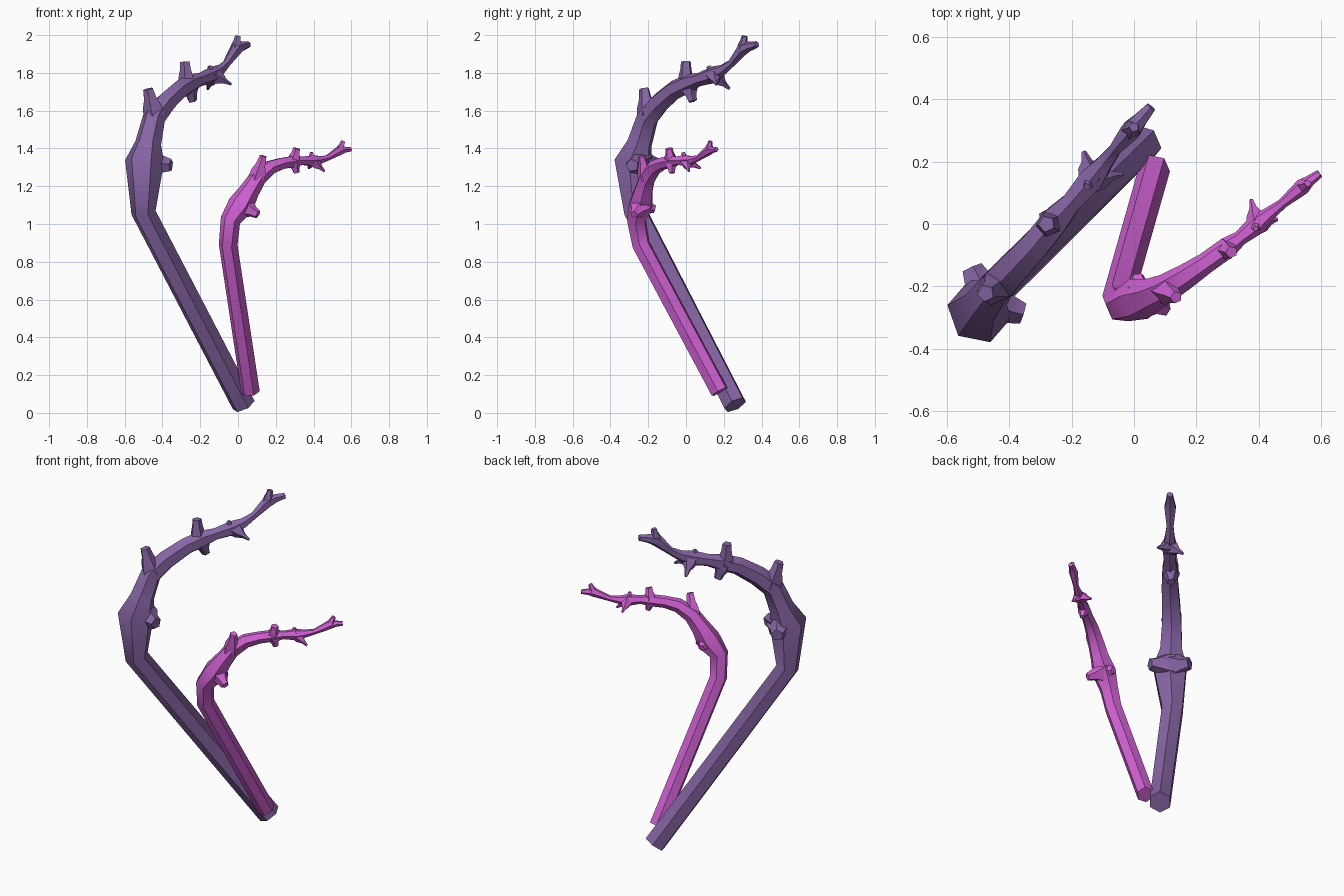
import bpy, bmesh, math
from mathutils import Vector


def loft(bm, rings, sides=6, phase=0.0):
    """Capped tube through (x, y, z, radius) rings with a twist-free frame."""
    pts = [Vector(r[:3]) for r in rings]
    n = len(pts)
    dirs = [(pts[i + 1] - pts[i]).normalized() for i in range(n - 1)]
    tans = [dirs[0]] + [(dirs[i - 1] + dirs[i]).normalized() for i in range(1, n - 1)] + [dirs[-1]]
    u = tans[0].cross(Vector((0.6, -0.7, 0.2))).normalized()
    loops = []
    for i, (p, t) in enumerate(zip(pts, tans)):
        if i:
            u = tans[i - 1].rotation_difference(t) @ u
        v = t.cross(u)
        loops.append([bm.verts.new(p + rings[i][3] * (
            u * math.cos(phase + k * math.tau / sides) + v * math.sin(phase + k * math.tau / sides)))
            for k in range(sides)])
    for a, b in zip(loops, loops[1:]):
        for k in range(sides):
            j = (k + 1) % sides
            bm.faces.new((a[k], a[j], b[j], b[k]))
    bm.faces.new(loops[0][::-1])
    bm.faces.new(loops[-1])


def thorn(bm, root, tip, r0, r1):
    """Flared stub from inside the branch out to a blunt tip."""
    a, b = Vector(root), Vector(tip)
    rings = [(*a.lerp(b, f), r1 + (r0 - r1) * w) for f, w in ((0, 1), (0.35, 0.8), (0.65, 0.25), (1, 0))]
    loft(bm, rings, 5)


def branch(name, color, path, thorns):
    bm = bmesh.new()
    loft(bm, path)
    for t in thorns:
        thorn(bm, *t)
    bmesh.ops.recalc_face_normals(bm, faces=bm.faces)
    me = bpy.data.meshes.new(name)
    bm.to_mesh(me)
    bm.free()
    ob = bpy.data.objects.new(name, me)
    bpy.context.collection.objects.link(ob)
    mat = bpy.data.materials.new(name + "_color")
    mat.diffuse_color = color
    me.materials.append(mat)
    bpy.ops.object.select_all(action='DESELECT')
    ob.select_set(True)
    bpy.context.view_layer.objects.active = ob
    bpy.ops.object.shade_smooth_by_angle(angle=math.radians(50))


# tall purple branch: trunk, knuckle, then the arching arm
branch("tall_branch", (0.24, 0.13, 0.37, 1), [
    (0.03, 0.26, 0.042, 0.064), (-0.5, -0.265, 1.06, 0.066), (-0.495, -0.28, 1.33, 0.105),
    (-0.475, -0.245, 1.43, 0.07), (-0.445, -0.205, 1.56, 0.062), (-0.385, -0.14, 1.64, 0.058),
    (-0.31, -0.06, 1.71, 0.052), (-0.25, 0.015, 1.745, 0.05), (-0.2, 0.07, 1.765, 0.036),
    (-0.135, 0.145, 1.79, 0.045), (-0.095, 0.195, 1.815, 0.03), (-0.06, 0.24, 1.85, 0.022),
    (-0.01, 0.3, 1.925, 0.036), (0.02, 0.335, 1.94, 0.026), (0.055, 0.375, 1.95, 0.018)],
    [((-0.47, -0.25, 1.32), (-0.355, -0.285, 1.31), 0.085, 0.035),
     ((-0.47, -0.25, 1.32), (-0.52, -0.14, 1.31), 0.085, 0.035),
     ((-0.44, -0.2, 1.57), (-0.475, -0.222, 1.715), 0.06, 0.028),
     ((-0.27, 0.0, 1.735), (-0.28, 0.0, 1.86), 0.045, 0.027),
     ((-0.26, 0.01, 1.735), (-0.24, 0.035, 1.65), 0.05, 0.024),
     ((-0.135, 0.145, 1.79), (-0.035, 0.16, 1.738), 0.045, 0.006),
     ((-0.135, 0.145, 1.79), (-0.16, 0.23, 1.715), 0.045, 0.008),
     ((-0.14, 0.14, 1.79), (-0.15, 0.12, 1.835), 0.035, 0.012),
     ((-0.01, 0.3, 1.925), (0.0, 0.31, 1.995), 0.032, 0.016)])

# short magenta branch
branch("short_branch", (0.63, 0.12, 0.65, 1), [
    (0.066, 0.178, 0.112, 0.05), (-0.052, -0.238, 0.89, 0.05), (-0.04, -0.262, 1.02, 0.054),
    (0.015, -0.24, 1.1, 0.07), (0.06, -0.225, 1.175, 0.054), (0.105, -0.205, 1.245, 0.047),
    (0.17, -0.165, 1.3, 0.04), (0.23, -0.125, 1.32, 0.034), (0.3, -0.075, 1.332, 0.034),
    (0.34, -0.045, 1.335, 0.024), (0.395, 0.0, 1.335, 0.033), (0.43, 0.03, 1.338, 0.023),
    (0.475, 0.065, 1.35, 0.016), (0.54, 0.12, 1.39, 0.026), (0.562, 0.138, 1.393, 0.018),
    (0.595, 0.162, 1.395, 0.013)],
    [((0.02, -0.235, 1.1), (0.105, -0.275, 1.05), 0.066, 0.022),
     ((0.02, -0.235, 1.1), (0.01, -0.165, 1.08), 0.066, 0.022),
     ((0.1, -0.21, 1.24), (0.135, -0.235, 1.36), 0.047, 0.02),
     ((0.295, -0.08, 1.332), (0.312, -0.09, 1.4), 0.034, 0.02),
     ((0.295, -0.08, 1.33), (0.31, -0.075, 1.27), 0.036, 0.016),
     ((0.395, 0.0, 1.335), (0.458, 0.015, 1.278), 0.034, 0.006),
     ((0.395, 0.0, 1.335), (0.375, 0.078, 1.295), 0.034, 0.006),
     ((0.39, -0.005, 1.335), (0.39, -0.015, 1.38), 0.026, 0.009),
     ((0.54, 0.12, 1.39), (0.557, 0.13, 1.438), 0.023, 0.012)])
